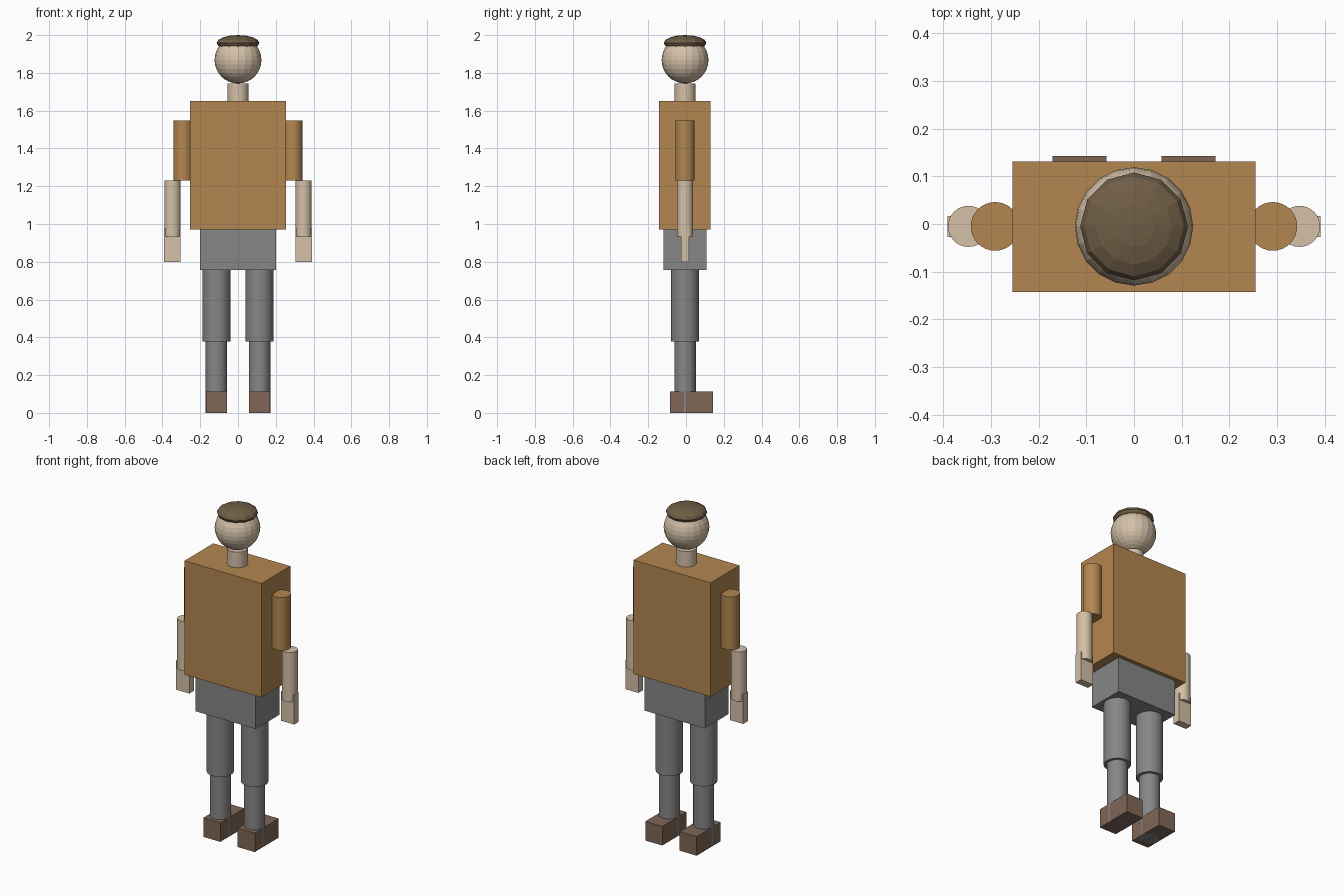
import bpy, math

if "Cube" in bpy.data.objects:
    bpy.data.objects.remove(bpy.data.objects["Cube"])

Y = -0.005  # body centre line in depth


def material(name, rgb):
    m = bpy.data.materials.new(name)
    m.diffuse_color = (*rgb, 1)
    m.use_nodes = True
    m.node_tree.nodes["Principled BSDF"].inputs["Base Color"].default_value = m.diffuse_color
    return m


SHIRT = material("shirt", (0.45, 0.24, 0.08))
SKIN = material("skin", (0.66, 0.53, 0.39))
TROUSERS = material("trousers", (0.24, 0.24, 0.24))
LEATHER = material("leather", (0.21, 0.135, 0.095))
HAIR = material("hair", (0.16, 0.11, 0.06))


def finish(name, mat):
    ob = bpy.context.object
    ob.name = name
    ob.data.materials.append(mat)
    return ob


def box(name, mat, x, y0, y1, z0, z1, width):
    bpy.ops.mesh.primitive_cube_add(size=1, location=(x, (y0 + y1) / 2, (z0 + z1) / 2))
    ob = finish(name, mat)
    ob.scale = (width, y1 - y0, z1 - z0)
    bpy.ops.object.transform_apply(location=False, rotation=False, scale=True)


def tube(name, mat, x, radius, z0, z1):
    bpy.ops.mesh.primitive_cylinder_add(vertices=32, radius=radius, depth=z1 - z0,
                                        location=(x, Y, (z0 + z1) / 2))
    finish(name, mat)
    bpy.ops.object.shade_smooth_by_angle(angle=math.radians(30))


def ball(name, mat, z, radius, height, segments, rings):
    bpy.ops.mesh.primitive_uv_sphere_add(segments=segments, ring_count=rings,
                                         radius=1, location=(0, Y, z))
    ob = finish(name, mat)
    ob.scale = (radius, radius, height)
    bpy.ops.object.transform_apply(location=False, rotation=False, scale=True)


# Trunk
box("torso", SHIRT, 0, -0.142, 0.131, 0.97, 1.652, 0.51)
box("hips", TROUSERS, 0, -0.118, 0.108, 0.757, 0.97, 0.40)

# Neck, faceted head and flattened hair cap
tube("neck", SKIN, 0, 0.056, 1.652, 1.745)
ball("head", SKIN, 1.868, 0.124, 0.124, 20, 16)
ball("hair", HAIR, 1.959, 0.113, 0.041, 12, 8)

# Limbs, one set per side
for side, s in (("left", -1), ("right", 1)):
    tube(side + "_upper_arm", SHIRT, s * 0.291, 0.051, 1.231, 1.549)
    tube(side + "_forearm", SKIN, s * 0.347, 0.043, 0.934, 1.231)
    box(side + "_hand", SKIN, s * 0.347, Y - 0.022, Y + 0.022, 0.80, 0.976, 0.087)
    tube(side + "_thigh", TROUSERS, s * 0.114, 0.074, 0.378, 0.757)
    tube(side + "_shin", TROUSERS, s * 0.114, 0.057, 0.0, 0.378)
    box(side + "_foot", LEATHER, s * 0.114, -0.085, 0.142, 0.0, 0.114, 0.113)
